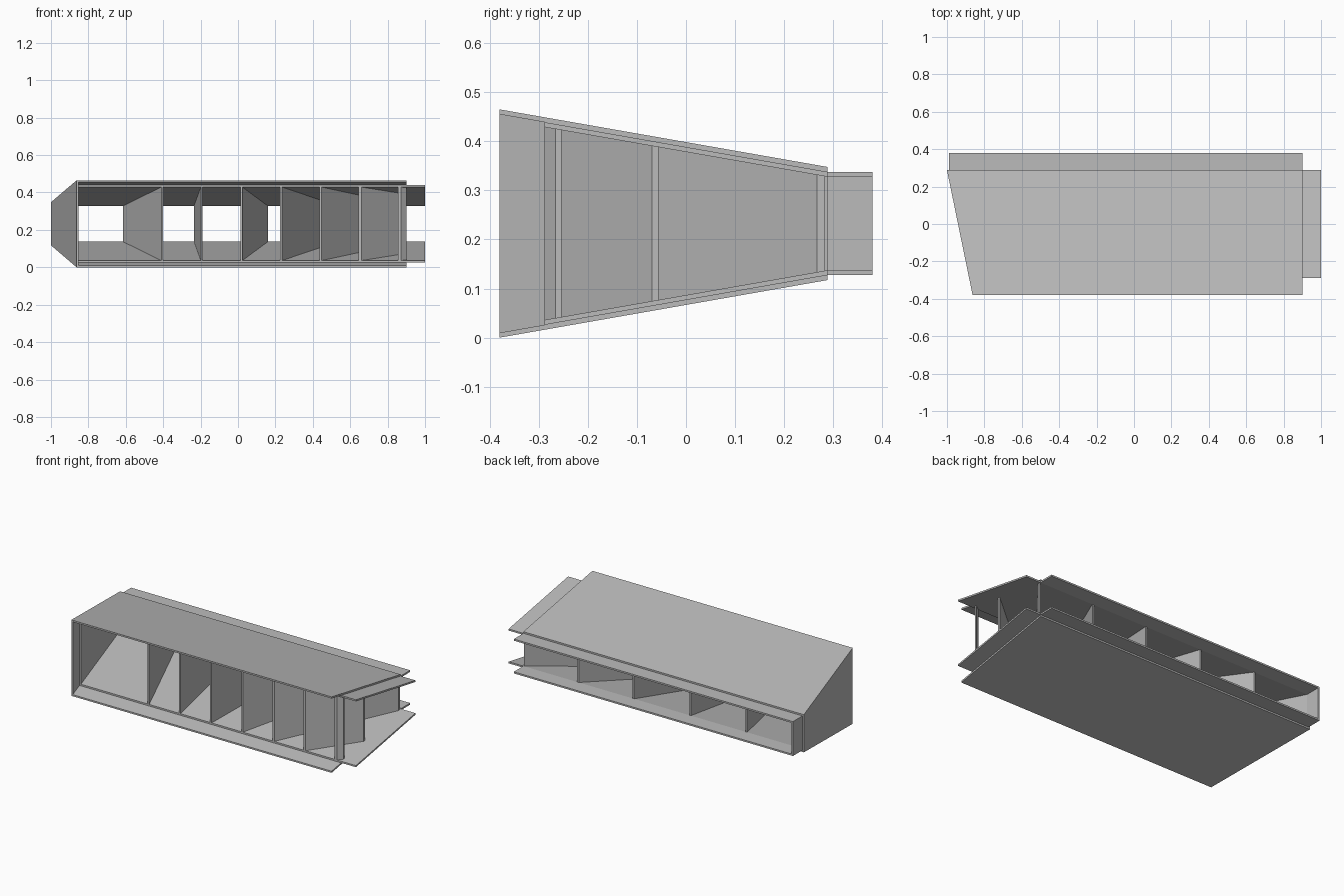
import bpy, bmesh
from mathutils import Vector

if "Cube" in bpy.data.objects:
    bpy.data.objects.remove(bpy.data.objects["Cube"])

HEIGHT, T = 0.465, 0.01
FRONT, BACK, LIP = -0.38, 0.288, 0.38
INNER_FRONT, RIGHT = -0.288, 0.90

grey = bpy.data.materials.new("plain grey")
grey.use_nodes = True
colour = (0.5, 0.5, 0.5, 1)
grey.diffuse_color = colour
grey.node_tree.nodes["Principled BSDF"].inputs["Base Color"].default_value = colour


def roof(y):
    """Height of the sloping top, level behind the bend."""
    return HEIGHT - (min(y, BACK) - FRONT) * 0.1755


def side(y):
    """Outer face of the slanted end wall."""
    return -0.863 - (min(y, BACK) - FRONT) * 0.205


def build(name, outlines, low, high):
    """Extrude plan outlines between two height functions of y."""
    bm = bmesh.new()
    for outline in outlines:
        bottom = [bm.verts.new((x, y, low(y))) for x, y in outline]
        top = [bm.verts.new((x, y, high(y))) for x, y in outline]
        bm.faces.new(bottom)
        bm.faces.new(top)
        n = len(outline)
        for i in range(n):
            j = (i + 1) % n
            bm.faces.new((bottom[i], bottom[j], top[j], top[i]))
    bmesh.ops.recalc_face_normals(bm, faces=bm.faces)
    mesh = bpy.data.meshes.new(name)
    bm.to_mesh(mesh)
    bm.free()
    mesh.materials.append(grey)
    obj = bpy.data.objects.new(name, mesh)
    bpy.context.collection.objects.link(obj)
    return obj


def plate_pair(name, outlines, depth):
    """A top plate at the given depth under the roof, and its mirrored twin."""
    def high(y):
        return roof(y) - depth

    def low(y):
        return high(y) - T
    build("upper_" + name, outlines, low, high)
    build("lower_" + name, outlines,
          lambda y: HEIGHT - high(y), lambda y: HEIGHT - low(y))


def upright(name, outlines, depth):
    """A wall reaching between the plates."""
    build(name, outlines,
          lambda y: HEIGHT - roof(y) + depth, lambda y: roof(y) - depth)


def strip(y0, y1, inset):
    """Plan of a piece of the end wall."""
    return [(side(y0) + inset, y0), (side(y0) + inset + T, y0),
            (side(y1) + inset + T, y1), (side(y1) + inset, y1)]


# Outer shell: sloping plates and slanted end wall
plate_pair("outer_plate", [[(side(FRONT), FRONT), (RIGHT, FRONT),
                            (RIGHT, BACK), (side(BACK), BACK)]], 0)
upright("outer_end_wall", [strip(FRONT, BACK, 0)], T)

# Inner duct: sloping plates with a level lip behind, and its end wall
left_front, left_back = side(INNER_FRONT) + T, side(BACK) + T
plate_pair("inner_plate", [
    [(left_front, INNER_FRONT), (1, INNER_FRONT), (1, BACK), (left_back, BACK)],
    [(left_back, BACK), (RIGHT, BACK), (RIGHT, LIP), (left_back, LIP)]], T)
upright("inner_end_wall", [strip(INNER_FRONT, BACK, T), strip(BACK, LIP, T)], 2 * T)

# Fanned vanes: evenly spaced front edges, ending at the back or the open end
vane_ends = [(-0.61, BACK), (-0.23, BACK), (0.155, BACK), (0.53, BACK),
             (RIGHT, 0.275), (RIGHT, -0.063), (RIGHT, -0.26)]
for i, (x1, y1) in enumerate(vane_ends):
    x0 = -0.405 + i * 0.2115
    run = Vector((x1 - x0, y1 - INNER_FRONT))
    half = T / 2 * run.length / run.y      # half width along x
    if x1 < RIGHT:
        tail = [(x1 + half, y1), (x1 - half, y1)]
    else:                                   # trimmed flush with the open end
        rise = half * run.y / run.x
        tail = [(x1, y1 - rise), (x1, y1 + rise)]
    upright(f"vane_{i + 1}", [[(x0 - half, INNER_FRONT), (x0 + half, INNER_FRONT)] + tail], 2 * T)
